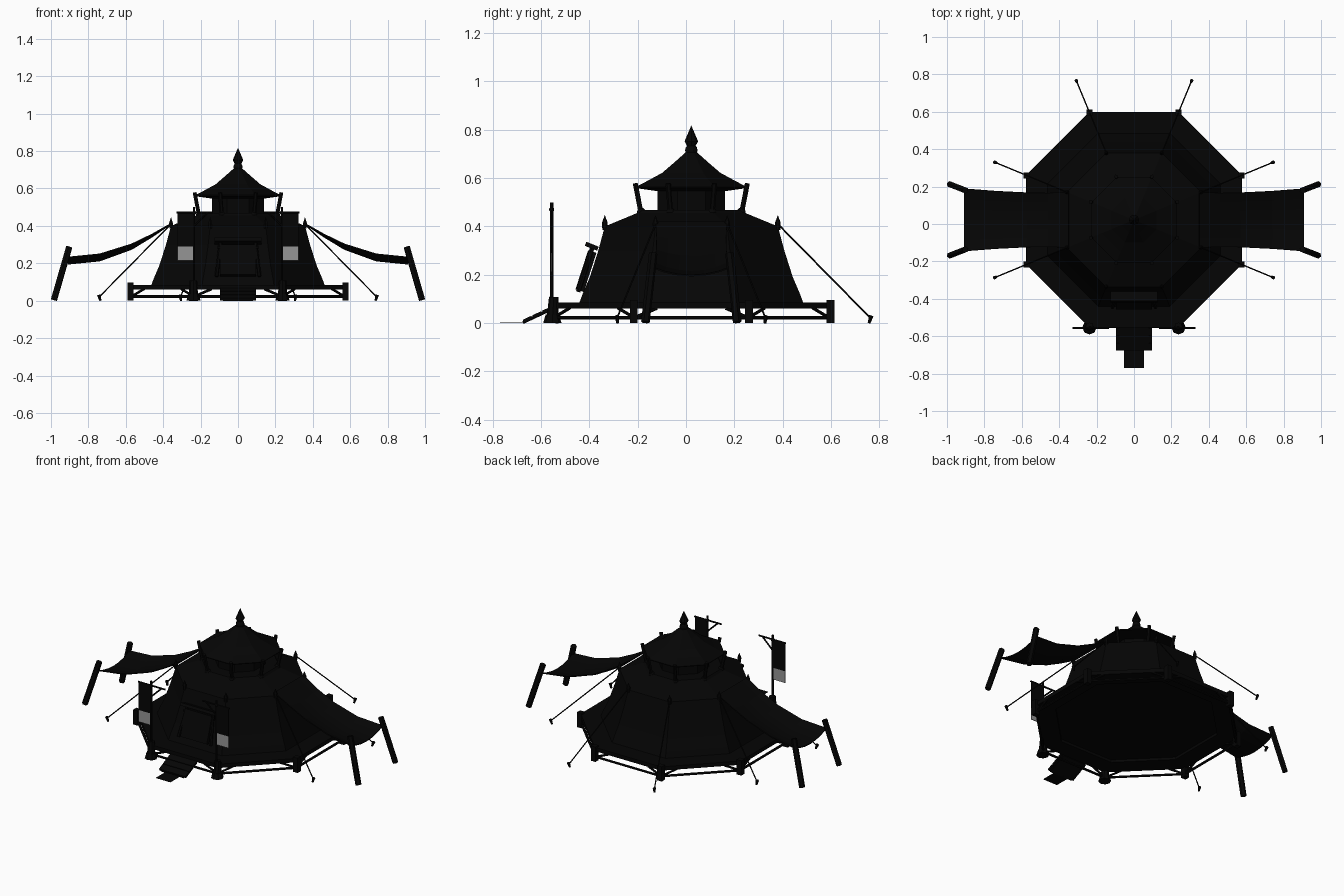
import bpy, bmesh
from math import sin, cos, pi, radians
from mathutils import Vector

cube = bpy.data.objects.get("Cube")
if cube:
    bpy.data.objects.remove(cube, do_unlink=True)

CY = 0.022  # the octagonal body sits slightly behind the origin


def material(name, value):
    m = bpy.data.materials.new(name)
    m.use_nodes = True
    m.diffuse_color = (value, value, value, 1)
    bsdf = next(n for n in m.node_tree.nodes if n.type == 'BSDF_PRINCIPLED')
    bsdf.inputs["Base Color"].default_value = (value, value, value, 1)
    return m


BLACK = material("black", 0.0015)
GREY = material("grey_cloth", 0.3)


def finish(name, bm, mat=BLACK):
    bmesh.ops.recalc_face_normals(bm, faces=bm.faces[:])
    mesh = bpy.data.meshes.new(name)
    bm.to_mesh(mesh)
    bm.free()
    mesh.materials.append(mat)
    ob = bpy.data.objects.new(name, mesh)
    bpy.context.collection.objects.link(ob)
    return ob


def corner(i, apothem, z):
    """Corner i of an octagon whose flat sides face the axes."""
    a = radians(22.5 + 45 * i)
    r = apothem / cos(pi / 8)
    return Vector((r * cos(a), CY + r * sin(a), z))


def loft(name, profile):
    """Closed octagonal solid through (apothem, height) rings."""
    bm = bmesh.new()
    rings = [[bm.verts.new(corner(i, r, z)) for i in range(8)] for r, z in profile]
    for a, b in zip(rings, rings[1:]):
        for i in range(8):
            j = (i + 1) % 8
            bm.faces.new((a[i], a[j], b[j], b[i]))
    bm.faces.new(rings[0])
    bm.faces.new(rings[-1])
    return finish(name, bm)


def beam(name, a, b, r1, r2=None, sides=6):
    """Round or tapered bar between two points."""
    a, b = Vector(a), Vector(b)
    d = b - a
    bm = bmesh.new()
    bmesh.ops.create_cone(bm, cap_ends=True, segments=sides, radius1=r1,
                          radius2=r1 if r2 is None else r2, depth=d.length)
    ob = finish(name, bm)
    ob.rotation_mode = 'QUATERNION'
    ob.rotation_quaternion = d.to_track_quat('Z', 'Y')
    ob.location = (a + b) / 2
    return ob


def box(name, centre, size, mat=BLACK, tilt=0):
    bm = bmesh.new()
    bmesh.ops.create_cube(bm, size=1)
    bmesh.ops.scale(bm, vec=size, verts=bm.verts)
    ob = finish(name, bm, mat)
    ob.location = centre
    ob.rotation_euler.x = tilt
    return ob


def ball(name, centre, r):
    bm = bmesh.new()
    bmesh.ops.create_uvsphere(bm, u_segments=10, v_segments=6, radius=r)
    ob = finish(name, bm)
    ob.location = centre
    return ob


# Platform with a recessed underside, tent body, turret and roof
loft("platform_floor", [(0.46, 0.076), (0.46, 0.06), (0.575, 0.06), (0.575, 0.085)])
loft("tent_body", [(0.465, 0.08), (0.45, 0.12), (0.42, 0.19), (0.385, 0.30),
                   (0.358, 0.40), (0.225, 0.455), (0.215, 0.468)])
loft("turret_wall", [(0.14, 0.46), (0.14, 0.57)])
loft("turret_roof", [(0.14, 0.546), (0.226, 0.558), (0.228, 0.564), (0.175, 0.592),
                     (0.12, 0.622), (0.07, 0.665), (0.025, 0.705)])

# Finial
ball("finial_ball", (0, CY, 0.715), 0.026)
beam("finial_neck", (0, CY, 0.73), (0, CY, 0.752), 0.016, 0.028, 8)
beam("finial_tip", (0, CY, 0.752), (0, CY, 0.818), 0.028, 0.0, 8)

# Parts repeated at every corner
for i in range(8):
    front = i in (5, 6)
    foot = corner(i, 0.575, 0)
    if front:
        beam("front_post_base", foot, foot + Vector((0, 0, 0.035)), 0.038, 0.028, 8)
        beam("front_post", foot, foot + Vector((0, 0.006, 0.108)), 0.026, 0.02, 8)
    else:
        box("platform_post", foot + Vector((0, 0, 0.048)), (0.033, 0.033, 0.096))

    # Lower rail and braces to the next corner
    a, b = corner(i, 0.57, 0.022), corner(i + 1, 0.57, 0.022)
    up = Vector((0, 0, 0.04))
    beam("platform_rail", a, b, 0.008)
    beam("platform_brace", a, a.lerp(b, 0.2) + up, 0.007)
    beam("platform_brace", b, b.lerp(a, 0.2) + up, 0.007)

    # Leaning turret posts
    p, q = corner(i, 0.207, 0.45), corner(i, 0.232, 0.578)
    beam("turret_post", p, q, 0.011)
    ball("turret_post_knob", p + Vector((0, 0, 0.01)), 0.018)

    # Shoulder spikes
    s = corner(i, 0.358, 0.385)
    beam("shoulder_peg", s, s + Vector((0, 0, 0.03)), 0.010, 0.012)
    beam("shoulder_spike", s + Vector((0, 0, 0.03)), s + Vector((0, 0, 0.062)), 0.012, 0.0)

    # Guy ropes, absent at the front
    if not front:
        end = corner(i, 0.742, 0.02)
        beam("guy_rope", s + Vector((0, 0, 0.025)), end, 0.0038, sides=5)
        beam("ground_peg", corner(i, 0.735, 0), corner(i, 0.745, 0.03), 0.006, 0.010)

# Side awnings with their leaning poles
TOP = [(0.35, 0.42), (0.46, 0.358), (0.57, 0.305), (0.74, 0.252), (0.91, 0.235)]
for side in (1, -1):
    bm = bmesh.new()
    rows = []
    for k, (x, z) in enumerate(TOP):
        t = k / (len(TOP) - 1)
        half = 0.148 + 0.018 * t - 0.012 * sin(pi * t)
        rows.append([bm.verts.new((side * x, CY + half * s / 3,
                                   z - 0.036 * min(1, t * 1.5) * (1 - (s / 3) ** 2)))
                     for s in range(-3, 4)])
    for a, b in zip(rows, rows[1:]):
        for j in range(6):
            bm.faces.new((a[j], a[j + 1], b[j + 1], b[j]))
    awning = finish("side_awning", bm)
    mod = awning.modifiers.new("thickness", 'SOLIDIFY')
    mod.thickness = 0.006
    for d in (1, -1):
        beam("awning_pole", (side * 0.984, CY + d * 0.19, 0.004),
             (side * 0.902, CY + d * 0.158, 0.288), 0.018)

# Banners at the front posts, each bar braced on its inner side
for side in (1, -1):
    x, y = side * 0.235, -0.556
    beam("banner_pole", (x, y, 0.1), (x, y, 0.5), 0.007)
    ball("banner_pole_knob", (x, y, 0.47), 0.011)
    beam("banner_bar", (side * 0.135, y, 0.472), (side * 0.328, y, 0.472), 0.006)
    beam("banner_brace", (x, y, 0.4), (side * 0.16, y, 0.472), 0.005)
    box("banner_cloth", (side * 0.28, y, 0.381), (0.088, 0.005, 0.182))
    box("banner_hem", (side * 0.28, y, 0.252), (0.088, 0.005, 0.076), GREY)

# Entrance: slanted flap with jambs, under a small sloping canopy
box("door_flap", (0, -0.414, 0.215), (0.19, 0.036, 0.17), tilt=radians(-18))
box("door_canopy", (0, -0.39, 0.318), (0.25, 0.055, 0.018), tilt=radians(-22))
for side in (1, -1):
    beam("door_jamb", (side * 0.092, -0.385, 0.32), (side * 0.115, -0.446, 0.13), 0.01)
beam("door_crossbar", (-0.11, -0.4, 0.285), (0.11, -0.4, 0.285), 0.009)

# Entrance ramp of planks, and the flat mat before it
slope = radians(25)
box("ramp", (0, -0.613, 0.031), (0.16, 0.135, 0.012), tilt=slope)
for k in range(3):
    box("ramp_plank", (0, -0.575 - 0.04 * k, 0.053 - 0.0187 * k), (0.19, 0.04, 0.014), tilt=slope)
box("entrance_mat", (0, -0.717, 0.001), (0.105, 0.104, 0.002))
